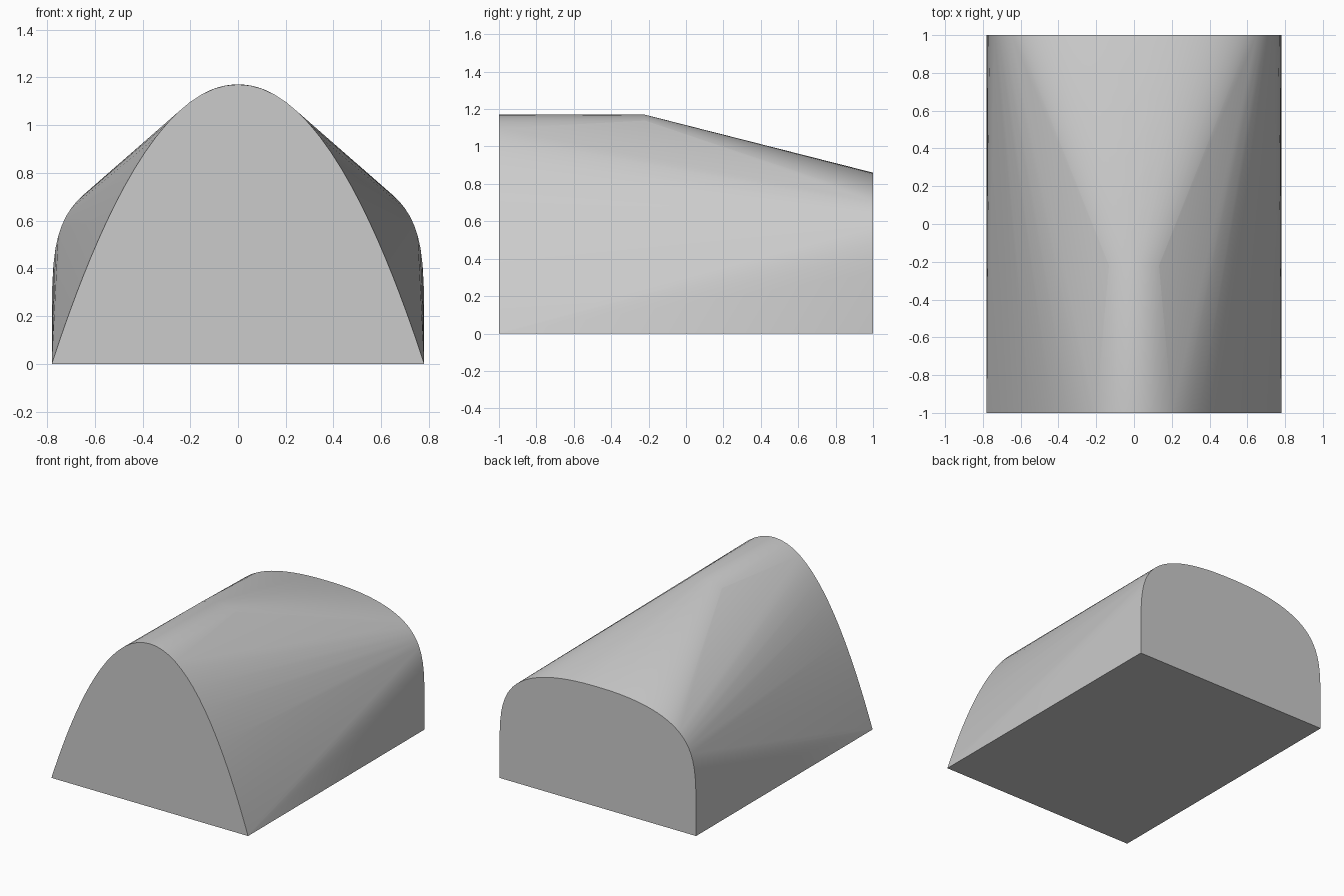
import bpy, bmesh, math

cube = bpy.data.objects.get("Cube")
if cube:
    bpy.data.objects.remove(cube, do_unlink=True)

HALF = 0.78
STEPS = 48


def arch(y, height, across, up, reach=1.0):
    """Superelliptic arch standing at depth y; reach keeps only its crown."""
    points = []
    for i in range(STEPS + 1):
        u = -reach * math.cos(math.pi * i / STEPS)
        z = height * max(0.0, 1 - abs(u) ** across) ** (1 / up)
        points.append((HALF * u, y, z))
    return points


# Tall front arch, crown ridge running back from it, low square-shouldered rear arch
outline = arch(-1, 1.17, 2.04, 1.0)
outline += arch(-0.22, 1.17, 2.04, 1.0, reach=0.17)
outline += arch(1, 0.86, 2.3, 5.4)

# Skin stretched tightly over the arches
bm = bmesh.new()
for p in outline:
    bm.verts.new(p)
hull = bmesh.ops.convex_hull(bm, input=bm.verts)
loose = {g for g in hull["geom_interior"] + hull["geom_unused"]
         if isinstance(g, bmesh.types.BMVert)}
bmesh.ops.delete(bm, geom=list(loose), context="VERTS")
bmesh.ops.dissolve_limit(bm, angle_limit=math.radians(0.05),
                         verts=bm.verts, edges=bm.edges)
bmesh.ops.recalc_face_normals(bm, faces=bm.faces)
mesh = bpy.data.meshes.new("lofted_shell")
bm.to_mesh(mesh)
bm.free()

shell = bpy.data.objects.new("lofted_shell", mesh)
bpy.context.collection.objects.link(shell)

# Plain grey
grey = bpy.data.materials.new("plain_grey")
grey.use_nodes = True
colour = (0.6, 0.6, 0.6, 1)
grey.diffuse_color = colour
grey.node_tree.nodes["Principled BSDF"].inputs["Base Color"].default_value = colour
mesh.materials.append(grey)

bpy.ops.object.select_all(action="DESELECT")
shell.select_set(True)
bpy.context.view_layer.objects.active = shell
bpy.ops.object.shade_smooth_by_angle(angle=math.radians(30))
